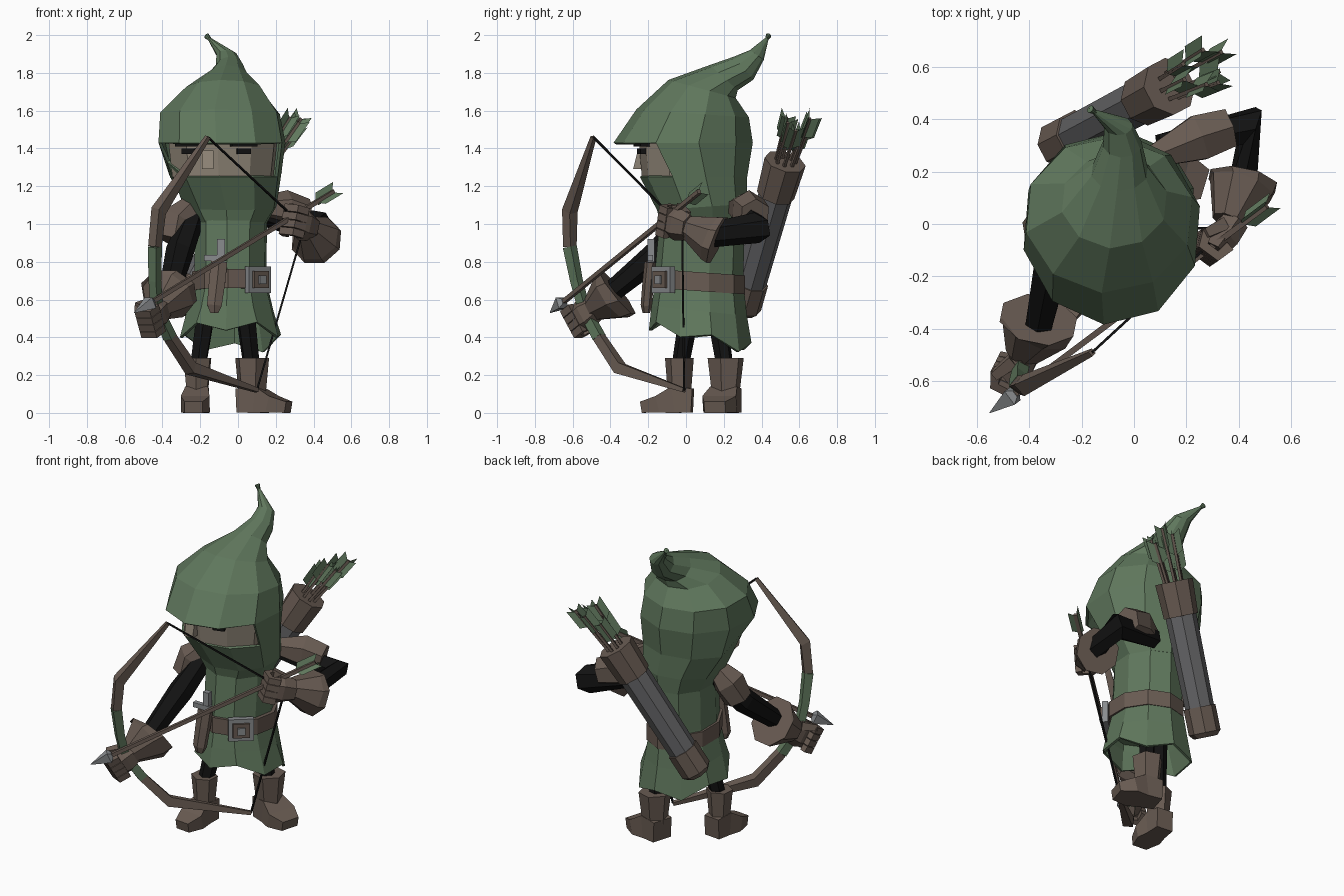
import bpy, math, random
from mathutils import Vector as V, Matrix

if "Cube" in bpy.data.objects:
    bpy.data.objects.remove(bpy.data.objects["Cube"])

random.seed(4)

def material(name, r, g, b):
    m = bpy.data.materials.new(name)
    m.diffuse_color = (r, g, b, 1)
    m.use_nodes = True
    m.node_tree.nodes["Principled BSDF"].inputs["Base Color"].default_value = m.diffuse_color
    return m

GREEN = material("green_cloth", .115, .185, .108)
BROWN = material("brown_leather", .14, .105, .085)
BLACK = material("black_cloth", .006, .006, .006)
GREY = material("dark_grey", .13, .13, .135)
STEEL = material("steel", .25, .26, .27)
SKIN = material("skin", .27, .23, .18)

def mesh(name, verts, faces, mat):
    me = bpy.data.meshes.new(name)
    me.from_pydata([tuple(v) for v in verts], [], faces)
    me.materials.append(mat)
    ob = bpy.data.objects.new(name, me)
    bpy.context.collection.objects.link(ob)
    return ob

def loft(name, rings, mat, skip=(), caps=True, solid=0):
    n = len(rings[0])
    faces = [(i*n + j, i*n + (j+1) % n, (i+1)*n + (j+1) % n, (i+1)*n + j)
             for i in range(len(rings)-1) for j in range(n) if (i, j) not in skip]
    if caps:
        faces += [tuple(range(n))[::-1], tuple(range((len(rings)-1)*n, len(rings)*n))]
    ob = mesh(name, [v for r in rings for v in r], faces, mat)
    if solid:
        m = ob.modifiers.new("thickness", 'SOLIDIFY')
        m.thickness, m.offset = solid, -1
    return ob

def ellipse(cx, cy, cz, rx, ry, tilt=0, n=10, start=-95):
    rot = Matrix.Rotation(math.radians(tilt), 3, 'X')
    a = [math.radians(start) + math.tau*k/n for k in range(n)]
    return [V((cx, cy, cz)) + rot @ V((rx*math.cos(t), ry*math.sin(t), 0)) for t in a]

def tube(name, path, radii, mat, n=6, up=(0, 0, 1), turn=.5):
    """Rings along a path; each radius is a number or (side, up) pair."""
    p = [V(q) for q in path]
    rings = []
    for i, c in enumerate(p):
        d = (p[min(i+1, len(p)-1)] - p[max(i-1, 0)]).normalized()
        s = d.cross(V(up)).normalized()
        u = s.cross(d)
        a, b = radii[i] if isinstance(radii[i], tuple) else (radii[i], radii[i])
        rings.append([c + s*a*math.cos(math.tau*(k+turn)/n) - u*b*math.sin(math.tau*(k+turn)/n)
                      for k in range(n)])
    return loft(name, rings, mat)

def box(name, loc, size, rot, mat):
    x, y, z = (s/2 for s in size)
    r = Matrix.Rotation(math.radians(rot), 3, 'Z')
    ring = lambda h: [V(loc) + r @ V((a, b, h)) for a, b in ((-x, -y), (x, -y), (x, y), (-x, y))]
    return loft(name, [ring(-z), ring(z)], mat)

# Hood with face opening, scarf below and curled tail on top
hood = [(-.04, .09, 1.0, .195, .225, 0), (-.04, .085, 1.09, .25, .24, 4),
        (-.075, .04, 1.25, .31, .285, 0), (-.085, -.015, 1.43, .345, .37, 0),
        (-.095, .035, 1.585, .325, .3, -4), (-.075, .085, 1.715, .205, .185, -15),
        (-.055, .2, 1.775, .11, .1, -42), (-.045, .305, 1.825, .075, .08, -50),
        (-.06, .375, 1.895, .055, .045, -35), (-.17, .44, 2.0, .002, .002, 0)]
rings = [ellipse(*r) for r in hood]
rings[2][8].z += .08
loft("hood", rings, GREEN, skip={(2, j) for j in (8, 9, 0, 1)}, caps=False, solid=.018)

# Head, nose, eyes and brows
loft("head", [ellipse(-.08, .01, z, rx, ry) for z, rx, ry in
              ((1.2, .23, .2), (1.25, .275, .245), (1.43, .295, .26), (1.56, .22, .2))], SKIN)
loft("nose", [[V((-.19, -.23, z)), V((-.19, -.23-d, z)), V((-.13, -.23-d, z)), V((-.13, -.23, z))]
              for z, d in ((1.29, .05), (1.39, .025))], SKIN)
for side, x, y, rot in (("left", -.26, -.21, -20), ("right", .03, -.235, 16)):
    box(side + "_eye", (x, y, 1.385), (.07, .03, .03), rot, BLACK)
    box(side + "_brow", (x, y, 1.422), (.14, .05, .022), rot, BLACK)

# Torso, belt and flared skirt with a ragged hem
loft("torso", [ellipse(-.04, y, z, rx, ry) for y, z, rx, ry in
               ((.07, .6, .2, .23), (.07, .75, .195, .235), (.09, 1.08, .2, .225))], GREEN)
loft("belt", [ellipse(-.035, .065, z, .215, .25, -4) for z in (.645, .745)], BROWN)
hem = ellipse(-.04, .075, .40, .275, .28, -13)
for k, v in enumerate(hem):
    v.z += (.035 if k % 2 else -.02) + random.uniform(-.01, .01)
loft("skirt", [hem, ellipse(-.04, .07, .54, .235, .255, -6), ellipse(-.04, .07, .68, .2, .235)],
     GREEN, caps=False, solid=.015)

# Buckle and sheathed dagger on the belt
for nm, out, w, h, mat in (("buckle_frame", 0, .15, .14, STEEL), ("buckle_inset", .014, .1, .09, BROWN),
                           ("buckle_stud", .026, .045, .045, STEEL)):
    box(nm, (.105 + out*.64, -.12 - out*.77, .705), (w, .035, h), 40, mat)
tube("dagger_sheath", [(-.10, -.19, .80), (-.11, -.2, .70), (-.125, -.21, .57), (-.125, -.21, .53)],
     [(.05, .03), (.05, .03), (.045, .03), (.025, .02)], BROWN, 6, up=(0, 1, 0))
box("dagger_guard", (-.12, -.19, .82), (.12, .03, .03), 0, STEEL)
box("dagger_grip", (-.09, -.185, .86), (.04, .035, .12), 0, STEEL)

# Legs and boots
def leg(side, x, y, hip, toe, w):
    d = V((*toe, 0)).normalized()
    tube(side + "_leg", [hip, (x, y, .22)], [.055, .045], BLACK, up=d)
    tube(side + "_boot_shaft", [(x, y, .29), (x, y, .10)], [(.09*w, .085*w), .068*w], BROWN, 6, up=d)
    base = V((x, y, 0))
    tube(side + "_boot_foot", [base + d*t + V((0, 0, h)) for t, h in
                               ((-.07, .065), (.03, .07), (.11, .045), (.2, .03))],
         [(.085*w, .09), (.095*w, .099), (.12*w, .064), (.075*w, .042)], BROWN, 4)

leg("left", -.215, -.035, (-.16, .03, .6), (-.1, -1), .9)
leg("right", .075, .21, (.03, .15, .6), (1, -.3), 1.1)

# Arms: shoulder cap, sleeve, flared cuff
def arm(side, shoulder, elbow, wrist, pad, cuff, sleeve, r):
    tube(side + "_sleeve", [shoulder, elbow, wrist], sleeve, BLACK)
    tube(side + "_shoulder_pad", pad, [.05, .1, .085], BROWN)
    tube(side + "_cuff", cuff, [r, r - .01, .065], BROWN, 8)

arm("left", (-.23, .03, 1.06), (-.31, -.14, .85), (-.37, -.42, .62),
    [(-.21, .03, 1.13), (-.31, 0, 1.02), (-.35, -.03, .91)],
    [(-.365, -.365, .64), (-.37, -.39, .62), (-.43, -.5, .545)], [.06, .075, .055], .155)
arm("right", (.1, .29, 1.06), (.44, .375, .98), (.41, .12, .94),
    [(.08, .26, 1.09), (.25, .33, 1.08), (.36, .365, 1.05)],
    [(.415, .165, .915), (.41, .14, .925), (.36, .01, .985)], [.06, .085, .065], .14)

# Fists: palm, four curled fingers and a thumb
def fist(side, c, fwd, row):
    c, f, r = V(c), V(fwd).normalized(), V(row)
    r = (r - f*r.dot(f)).normalized()
    s = f.cross(r)
    tube(side + "_palm", [c - f*.08, c, c + f*.06], [(.06, .07), (.065, .09), (.05, .075)],
         BROWN, 6, up=r)
    for k in range(4):
        o = c + r*(k - 1.5)*.042
        tube(f"{side}_finger_{k+1}", [o + f*.03 - s*.035, o + f*.09 - s*.02, o + f*.09 + s*.05,
                                      o + f*.03 + s*.07], [.027]*4, BROWN, 4, up=r)
    tube(side + "_thumb", [c - f*.03 + s*.03 + r*.05, c + f*.05 + s*.07 + r*.08],
         [.035, .025], BROWN, 4, up=r)

fist("left", (-.435, -.535, .52), (-.3, -.6, -.4), (.05, .1, 1))
fist("right", (.34, -.05, 1.0), (-.5, -.7, .2), (.1, 0, 1))

# Bow with cloth-wrapped middle, and drawn string
bow = [(-.16, -.49, 1.46), (-.42, -.615, 1.07), (-.44, -.615, .88), (-.44, -.58, .70),
       (-.43, -.54, .55), (-.36, -.46, .40), (-.25, -.35, .235), (.1, -.01, .12)]
for nm, a, b, rad, mat in (("bow_upper_limb", 0, 3, [.016, .042, .036], BROWN),
                           ("bow_wrap", 2, 6, [.038, .034, .034, .038], GREEN),
                           ("bow_lower_limb", 5, 8, [.036, .042, .016], BROWN)):
    tube(nm, bow[a:b], rad, mat, 4, up=(.75, -.6, .1))
nock = (.35, -.02, .985)
for nm, end in (("upper_string", bow[0]), ("lower_string", bow[-1])):
    tube(nm, [end, nock], [.007]*2, BLACK, 4)

# Arrows: shaft plus three swept vanes
def arrow(name, start, end, r=.012, vane=.045):
    a, b = V(start), V(end)
    d = (b - a).normalized()
    s = d.cross(V((0, 0, 1))).normalized()
    tube(name + "_shaft", [a, b - d*.02], [r, r], BROWN, 4)
    for k in range(3):
        o = Matrix.Rotation(math.tau*k/3 + random.random(), 3, d) @ s
        mesh(f"{name}_vane_{k+1}", [b - d*.15, b - d*.12 + o*vane, b + d*.01 + o*vane, b - d*.03],
             [(0, 1, 2, 3)], GREEN)

tip, tail = V((-.55, -.72, .53)), V((.52, .08, 1.18))
along = (tail - tip).normalized()
arrow("drawn_arrow", tip + along*.08, tail, .016)
tube("arrow_head", [tip, tip + along*.12, tip + along*.14], [.002, .045, .02], STEEL, 4)

# Quiver across the back, with spare arrows
bottom, top = V((-.285, .305, .56)), V((.135, .525, 1.33))
q = (top - bottom).normalized()
at = lambda t: bottom.lerp(top, t)
tube("quiver_base", [at(-.03), at(0), at(.17)], [.07, .095, .095], BROWN, 8)
tube("quiver_body", [at(.15), at(.8)], [.086, .092], GREY, 8)
tube("quiver_rim", [at(.77), at(1)], [.102, .112], BROWN, 8)
for k in range(7):
    off = V((math.cos(k*.9), math.sin(k*.9), 0))*.06
    arrow(f"spare_arrow_{k+1}", at(.9) + off*.8, top + off*1.2 + V((.03, .01, 0))
          + q*random.uniform(.2, .31), .011, .05)
